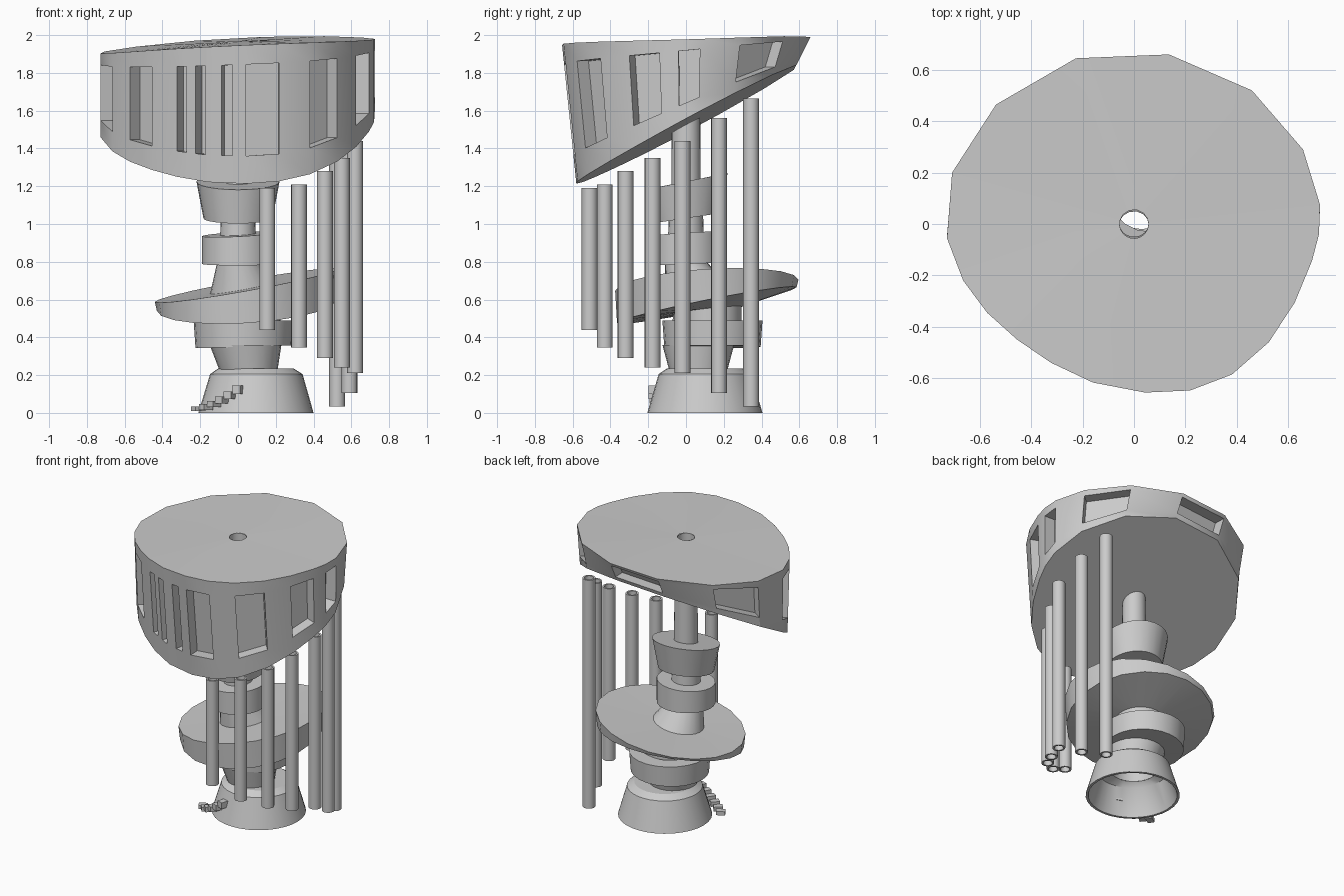
import bpy, bmesh
from math import sin, cos, tau, radians
from mathutils import Vector

if "Cube" in bpy.data.objects:
    bpy.data.objects.remove(bpy.data.objects["Cube"])


def make(name, quads):
    """Mesh object from polygons given as point lists, with shared points welded."""
    bm = bmesh.new()
    for pts in quads:
        bm.faces.new([bm.verts.new(p) for p in pts])
    bmesh.ops.remove_doubles(bm, verts=bm.verts, dist=0.0005)
    me = bpy.data.meshes.new(name)
    bm.to_mesh(me)
    bm.free()
    ob = bpy.data.objects.new(name, me)
    bpy.context.collection.objects.link(ob)
    return ob


def ring(cx, cy, z, r, sx=0, sy=0, n=24):
    """Circle of points whose plane tilts by slopes sx, sy."""
    pts = []
    for k in range(n):
        x, y = r * cos(tau * k / n), r * sin(tau * k / n)
        pts.append(Vector((cx + x, cy + y, z + sx * x + sy * y)))
    return pts


def loft(name, rings, n=24, closed=False):
    rs = [ring(*r, n=n) for r in rings]
    if closed:
        rs.append(rs[0])
    quads = []
    for a, b in zip(rs, rs[1:]):
        for k in range(n):
            m = (k + 1) % n
            quads.append((a[k], b[k], b[m], a[m]))
    return make(name, quads)


# Wedge-shaped drum: irregular 20-sided outline, tilted roof and floor
outline = [(.136, .66), (-.226, .645), (-.537, .465), (-.708, .20), (-.728, -.055),
           (-.665, -.22), (-.572, -.345), (-.455, -.45), (-.323, -.54), (-.16, -.617),
           (.043, -.656), (.218, -.648), (.381, -.586), (.525, -.46), (.626, -.305),
           (.693, -.143), (.72, -.04), (.724, .075), (.658, .29), (.459, .52)]
N = len(outline)
HOLE = 0.056


def roof(x, y):
    return Vector((x, y, 1.965 + .05 * x + .03 * y - .045 * x * x))


def floor(x, y):
    y *= .885
    return Vector((x, y, 1.522 + .05 * x + .535 * y))


def wall(i, u, t):
    (x0, y0), (x1, y1) = outline[i], outline[(i + 1) % N]
    x, y = x0 + (x1 - x0) * u, y0 + (y1 - y0) * u
    a0, a1 = roof(x0, y0), roof(x1, y1)
    b0, b1 = floor(x0, y0), floor(x1, y1)
    return a0.lerp(a1, u).lerp(b0.lerp(b1, u), t)


quads = []
T0, T1, DEPTH = 0.14, 0.80, 0.08
for i in range(N):
    # (u start, u end, recessed) strips of this side
    strips = [(0, 1, i % 2 == 0)]
    if i == 8:
        strips = [(0, .31, True), (.31, .60, False), (.60, .93, True), (.93, 1, False)]
    if i == 9:
        strips = [(0, .36, False), (.36, .64, True), (.64, 1, False)]
    e = Vector(outline[(i + 1) % N]) - Vector(outline[i])
    inward = Vector((-e.y, e.x, 0)).normalized() * DEPTH
    for u0, u1, cut in strips:
        for t0, t1 in ((0, T0), (T0, T1), (T1, 1)):
            c = [wall(i, u0, t0), wall(i, u0, t1), wall(i, u1, t1), wall(i, u1, t0)]
            if cut and t0 == T0:
                d = [p + inward for p in c]
                quads.append(d)
                for k in range(4):
                    m = (k + 1) % 4
                    quads.append((c[k], c[m], d[m], d[k]))
            else:
                quads.append(c)
    # roof and floor fans around the central hole
    p, q = Vector(outline[i]), Vector(outline[(i + 1) % N])
    hp, hq = p.normalized() * HOLE, q.normalized() * HOLE
    quads.append((roof(*p), roof(*q), roof(*hq), roof(*hp)))
    quads.append((floor(*q), floor(*p), floor(*hp), floor(*hq)))
make("window_drum", quads)

# Stacked column under the drum, top to bottom
loft("upper_shaft", [(0, 0, 1.6, .075), (0, 0, 1.2, .078)])
loft("upper_cup", [(0, 0, 1.225, .075, 0, .2), (0, 0, 1.225, .22, 0, .2),
                   (0, 0, 1.03, .183, 0, .15), (0, 0, 1.03, .09, 0, .15)])
loft("cup_neck", [(0, 0, 1.06, .09), (0, 0, .93, .095)])
loft("collar", [(0, 0, .945, .09, .05, .06), (0, 0, .945, .19, .05, .06),
                (0, 0, .788, .19, 0, .04), (0, 0, .788, .10, 0, .04)])
loft("leaning_shaft", [(0, 0, .80, .11), (.02, .06, .65, .17, .18, .06)])
loft("tilted_wheel", [(.02, .06, .66, .15, .18, .06), (.045, .11, .675, .485, .18, .06),
                      (.045, .11, .57, .475, .06, .2), (.06, .13, .545, .16, .06, .1)], n=20)
loft("wheel_hub", [(.06, .13, .58, .165), (.06, .13, .48, .165)])
loft("lower_disc", [(.03, .14, .49, .16), (.03, .14, .49, .265),
                    (.03, .14, .35, .255, .03, 0), (.04, .07, .355, .18)])
loft("base_neck", [(.04, .065, .36, .19), (.055, .065, .23, .155)])
loft("base_skirt", [(.06, .07, .235, .15), (.095, .10, .235, .20), (.097, .10, .205, .245),
                    (.095, .10, 0, .305), (.095, .10, 0, .288), (.095, .10, .185, .228),
                    (.06, .07, .215, .15)], n=32)
loft("central_bore", [(.06, .07, .215, .15), (.03, .03, .5, .10), (0, 0, .8, HOLE),
                      (0, 0, 1.965, HOLE)])

# Row of hanging pipes, open tubes: x, y, bottom, top
pipes = [(.155, -.51, .44, 1.19), (.323, -.43, .345, 1.21), (.46, -.32, .29, 1.28),
         (.55, -.177, .24, 1.35), (.62, -.018, .21, 1.44), (.59, .175, .105, 1.56),
         (.525, .345, .035, 1.665)]
for k, (x, y, lo, hi) in enumerate(pipes):
    loft(f"pipe_{k + 1}", [(x, y, hi, .042), (x, y, lo, .042), (x, y, lo, .03),
                           (x, y, hi, .03)], n=16, closed=True)

# Small steps curving up the base
for k in range(6):
    f = k / 5
    a, r = radians(212 + 38 * f), .36 - .08 * f
    z = .022 + .10 * f ** 1.5
    bpy.ops.mesh.primitive_cube_add(
        size=1, location=(.095 + r * cos(a), .10 + r * sin(a), z), rotation=(0, 0, a))
    step = bpy.context.object
    step.name = f"step_{k + 1}"
    step.scale = (.06, .045, .026 + .018 * f)

for ob in bpy.context.scene.objects:
    ob.select_set(True)
    bpy.context.view_layer.objects.active = ob
bpy.ops.object.shade_smooth_by_angle(angle=radians(32))
